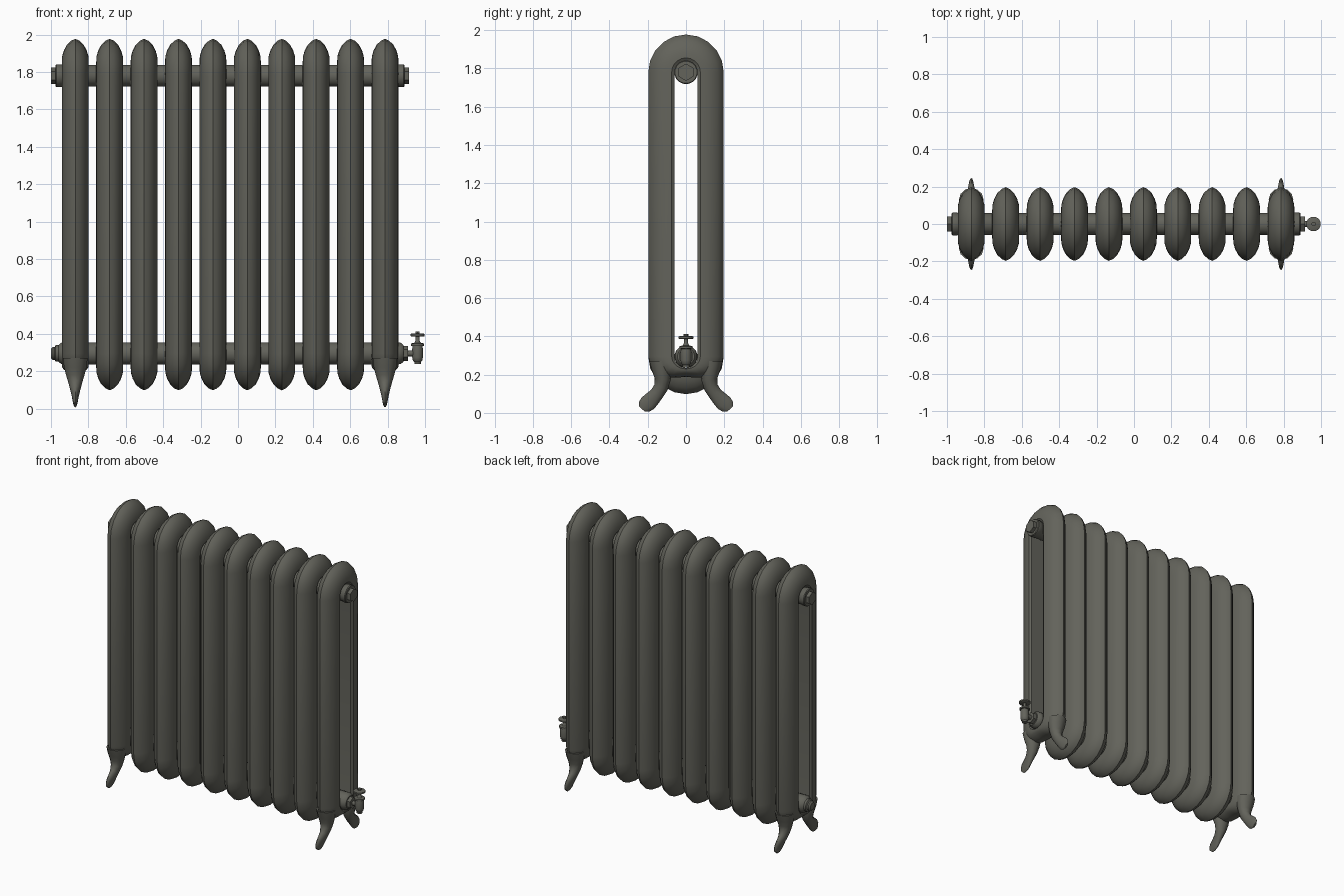
import bpy, bmesh, math
from mathutils import Vector

if "Cube" in bpy.data.objects:
    bpy.data.objects.remove(bpy.data.objects["Cube"])

iron = bpy.data.materials.new("dark cast iron")
iron.diffuse_color = (0.125, 0.125, 0.105, 1)
iron.use_nodes = True
iron.node_tree.nodes["Principled BSDF"].inputs["Base Color"].default_value = iron.diffuse_color

Z_TOP, Z_BOT = 1.78, 0.295          # heights of the two pipe runs
X0, PITCH, COUNT = -0.87, 0.184, 10


def finish(name, bm, angle=35):
    bmesh.ops.recalc_face_normals(bm, faces=bm.faces)
    me = bpy.data.meshes.new(name)
    bm.to_mesh(me)
    bm.free()
    me.materials.append(iron)
    ob = bpy.data.objects.new(name, me)
    bpy.context.collection.objects.link(ob)
    bpy.ops.object.select_all(action='DESELECT')
    ob.select_set(True)
    bpy.context.view_layer.objects.active = ob
    bpy.ops.object.shade_smooth_by_angle(angle=math.radians(angle))
    return ob


def skin(bm, loops, closed=False):
    """Bridge loops of points; cap the two ends unless closed."""
    rings = [[bm.verts.new(p) for p in loop] for loop in loops]
    n = len(rings[0])
    for i in range(len(rings) if closed else len(rings) - 1):
        a, b = rings[i], rings[(i + 1) % len(rings)]
        for j in range(n):
            k = (j + 1) % n
            bm.faces.new((a[j], a[k], b[k], b[j]))
    if not closed:
        bm.faces.new(rings[0])
        bm.faces.new(rings[-1])


def lathe(name, profile, origin, axis, sides=16):
    """Turn (position, radius) pairs around the x or z axis."""
    loops = []
    for t, r in profile:
        loop = []
        for j in range(sides):
            a = 2 * math.pi * (j + 0.5) / sides
            c, s = r * math.cos(a), r * math.sin(a)
            p = (t, c, s) if axis == 'x' else (c, s, t)
            loop.append(Vector(origin) + Vector(p))
        loops.append(loop)
    bm = bmesh.new()
    skin(bm, loops)
    return finish(name, bm)


# Column section: (distance from the loop's centre line, half width in x)
INNER, OUTER = 0.06, 0.197
HALF = [(0.06, 0.062), (0.075, 0.072), (0.105, 0.070), (0.135, 0.061),
        (0.165, 0.045), (0.187, 0.022)]
PROFILE = [(r, w) for r, w in HALF] + [(OUTER, 0)] + [(r, -w) for r, w in reversed(HALF)]


def section(name, x, is_end):
    """Sweep the column profile around a tall rounded loop."""
    loops, steps = [], 10
    for zc, start in ((Z_TOP, 0), (Z_BOT, math.pi)):
        for i in range(steps + 1):
            a = start + math.pi * i / steps
            c, s = math.cos(a), math.sin(a)
            # end sections thin out underneath, between the feet
            squash = 1 - 0.66 * max(0, -s) ** 2 if is_end else 1
            loops.append([(x + w, (INNER + (r - INNER) * squash) * c,
                           zc + (INNER + (r - INNER) * squash) * s) for r, w in PROFILE])
    bm = bmesh.new()
    skin(bm, loops, closed=True)
    finish(name, bm)


# Feet: (y, z, tilt of the cut in degrees, half depth, half width in x)
LEG = [(0.130, 0.270, 0, 0.062, 0.066), (0.126, 0.220, 0, 0.052, 0.060),
       (0.122, 0.175, 8, 0.042, 0.048), (0.130, 0.135, 25, 0.037, 0.036),
       (0.152, 0.100, 38, 0.036, 0.027), (0.178, 0.072, 42, 0.041, 0.020),
       (0.200, 0.050, 42, 0.044, 0.015), (0.218, 0.032, 42, 0.037, 0.011),
       (0.230, 0.020, 42, 0.020, 0.007)]


def leg(name, x, side):
    loops = []
    for y, z, tilt, depth, width in LEG:
        t = math.radians(tilt)
        loop = []
        for j in range(12):
            a = 2 * math.pi * j / 12
            d = depth * math.cos(a)
            loop.append((x + width * math.sin(a), side * (y + d * math.cos(t)),
                         z + d * math.sin(t)))
        loops.append(loop)
    bm = bmesh.new()
    skin(bm, loops)
    finish(name, bm, 50)


for i in range(COUNT):
    x = X0 + PITCH * i
    is_end = i in (0, COUNT - 1)
    section(f"column_section_{i + 1}", x, is_end)
    if is_end:
        for side in (-1, 1):
            leg(f"foot_{i + 1}_{'front' if side < 0 else 'back'}", x, side)

# Pipe runs with end collars
lathe("top_pipe", [(-0.975, 0.058), (-0.97, 0.062), (-0.945, 0.062), (-0.94, 0.059),
                   (0.855, 0.059), (0.86, 0.062), (0.885, 0.062), (0.89, 0.058)],
      (0, 0, Z_TOP), 'x')
lathe("bottom_pipe", [(-0.96, 0.045), (-0.945, 0.058), (-0.93, 0.06),
                      (0.85, 0.06), (0.87, 0.058), (0.885, 0.045)],
      (0, 0, Z_BOT), 'x')

# Hexagonal end plugs
lathe("top_left_plug", [(-1.0, 0.045), (-0.97, 0.045)], (0, 0, Z_TOP), 'x', 6)
lathe("top_right_plug", [(0.88, 0.045), (0.915, 0.045)], (0, 0, Z_TOP), 'x', 6)
lathe("bottom_left_plug", [(-1.0, 0.025), (-0.99, 0.035), (-0.98, 0.035), (-0.975, 0.045),
                           (-0.95, 0.045)], (0, 0, Z_BOT), 'x')
lathe("bottom_right_nut", [(0.875, 0.04), (0.91, 0.04)], (0, 0, Z_BOT), 'x', 6)

# Valve: inlet, turned body, stem and handwheel
lathe("valve_inlet", [(0.90, 0.016), (0.95, 0.016)], (0, 0, Z_BOT), 'x', 12)
lathe("valve_body", [(0.238, 0.018), (0.25, 0.018), (0.258, 0.026), (0.275, 0.029),
                     (0.32, 0.029), (0.335, 0.026), (0.336, 0.035), (0.348, 0.035),
                     (0.352, 0.018), (0.365, 0.010), (0.385, 0.010)],
      (0.96, 0, 0), 'z')
lathe("valve_handwheel", [(0.385, 0.034), (0.388, 0.039), (0.398, 0.039), (0.401, 0.034)],
      (0.96, 0, 0), 'z')
lathe("handwheel_cap", [(0.398, 0.012), (0.413, 0.012)], (0.96, 0, 0), 'z', 6)
